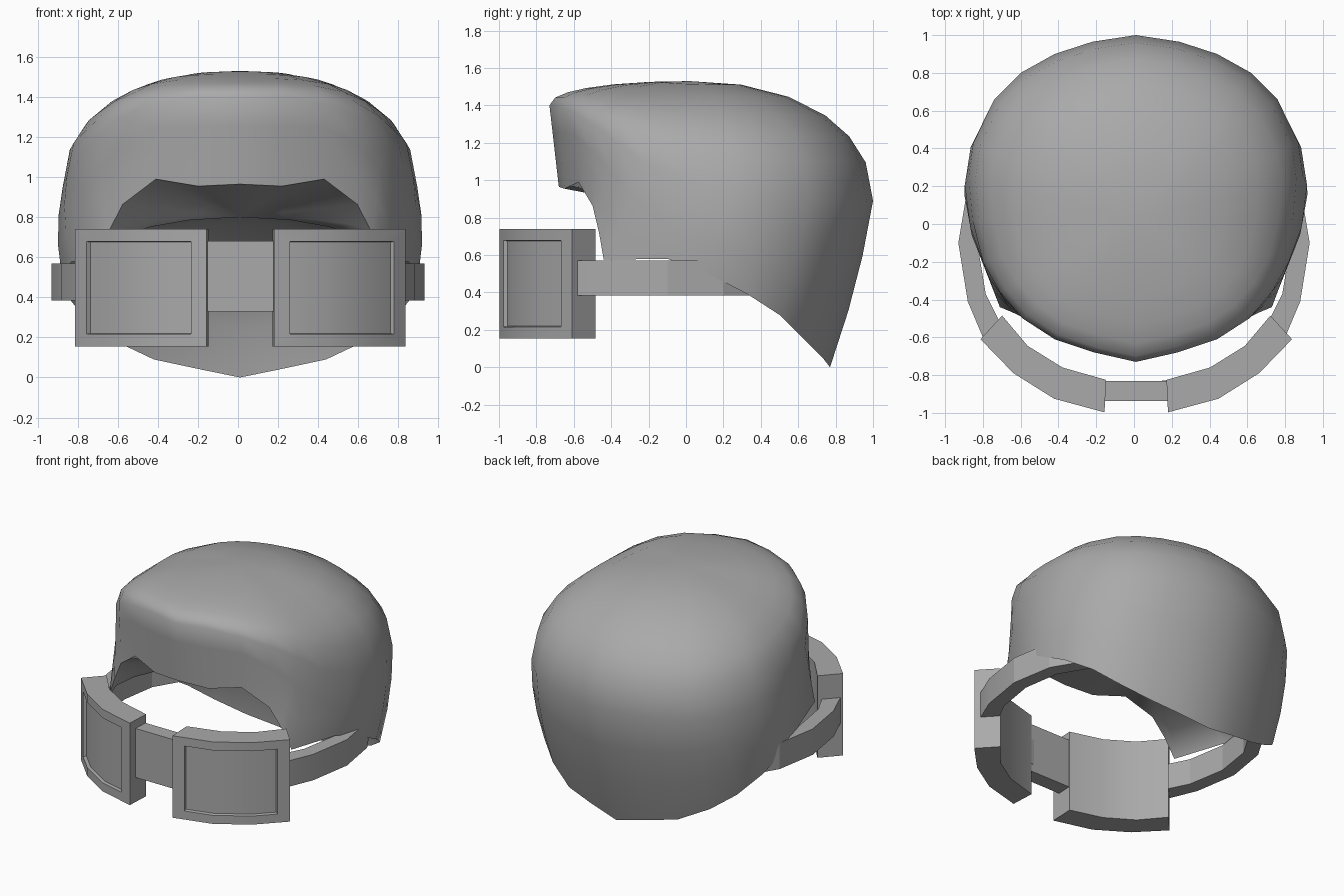
import bpy, bmesh, math
from mathutils import Vector

if "Cube" in bpy.data.objects:
    bpy.data.objects.remove(bpy.data.objects["Cube"])

grey = bpy.data.materials.new("mid_grey")
grey.diffuse_color = (0.4, 0.4, 0.4, 1)
grey.use_nodes = True
grey.node_tree.nodes["Principled BSDF"].inputs["Base Color"].default_value = grey.diffuse_color


def finish(name, bm, angle, fix_normals=True):
    if fix_normals:
        bmesh.ops.recalc_face_normals(bm, faces=bm.faces[:])
    mesh = bpy.data.meshes.new(name)
    bm.to_mesh(mesh)
    bm.free()
    mesh.materials.append(grey)
    ob = bpy.data.objects.new(name, mesh)
    bpy.context.collection.objects.link(ob)
    bpy.ops.object.select_all(action='DESELECT')
    ob.select_set(True)
    bpy.context.view_layer.objects.active = ob
    bpy.ops.object.shade_smooth_by_angle(angle=math.radians(angle))
    return ob


def full_loop(half):
    """Mirror a front-to-back half outline into a closed loop."""
    pts = [Vector(p) for p in half]
    return pts + [Vector((-p.x, *p[1:])) for p in reversed(pts[1:-1])]


def band(bm, outer, inner, z0, z1, closed):
    """Wall of rectangular section following two outlines; returns the outer faces."""
    rows = [[bm.verts.new((x, y, z)) for x, y in line]
            for line, z in ((outer, z0), (outer, z1), (inner, z1), (inner, z0))]
    n, front = len(outer), []
    for i in range(n if closed else n - 1):
        j = (i + 1) % n
        for k in range(4):
            a, b = rows[k], rows[(k + 1) % 4]
            f = bm.faces.new((a[i], a[j], b[j], b[i]))
            if k == 0:
                front.append(f)
    if not closed:
        for i in (0, n - 1):
            bm.faces.new([r[i] for r in rows])
    bmesh.ops.recalc_face_normals(bm, faces=bm.faces[:])
    return front


# Hair cap: widest line and ragged lower hem, listed from front to back
brow = full_loop([(0, -.73, 1.40), (.22, -.68, 1.40), (.43, -.61, 1.37), (.60, -.50, 1.30),
                  (.72, -.36, 1.20), (.81, -.20, 1.08), (.865, .02, 1.0), (.885, .25, .95),
                  (.86, .43, .92), (.75, .66, .90), (.61, .80, .89), (.43, .90, .89),
                  (.23, .965, .89), (0, 1.0, .89)])
hem = full_loop([(0, -.68, .965), (.21, -.65, .955), (.42, -.575, .99), (.585, -.50, .865),
                 (.66, -.465, .72), (.72, -.44, .575), (.84, -.10, .58), (.89, .10, .51),
                 (.85, .33, .39), (.76, .50, .28), (.62, .60, .18), (.43, .69, .09),
                 (.22, .735, .045), (0, .77, 0)])
crown = Vector((0, .02, 1.53))
hollow = Vector((0, .15, .80))
levels = []
for s in (.28, .54, .74, .87, .96):          # dome above the widest line
    drop = 1 - (1 - s ** 2.17) ** (1 / 2.17)
    levels.append([Vector((crown.x + (p.x - crown.x) * s, crown.y + (p.y - crown.y) * s,
                           crown.z + (p.z - crown.z) * drop)) for p in brow])
levels.append(brow)
for t in (.33, .66):                         # slightly bulging sides
    ring = []
    for a, b in zip(brow, hem):
        p = a.lerp(b, t)
        out = Vector((p.x, p.y, 0)).normalized()
        ring.append(p + out * (.02 if p.y > -.2 else 0))
    levels.append(ring)
levels.append(hem)
for s in (.95, .83, .62, .35):               # hollow underside
    ring = []
    for p in hem:
        q = hollow.lerp(p, s)
        rise = 1 - s if p.z > hollow.z else math.sqrt(1 - s * s)
        q.z = p.z + (hollow.z - p.z) * rise
        ring.append(q)
    levels.append(ring)

bm = bmesh.new()
rows = [[bm.verts.new(p) for p in ring] for ring in levels]
top, under = bm.verts.new(crown), bm.verts.new(hollow)
n = len(brow)
for i in range(n):
    j = (i + 1) % n
    bm.faces.new((top, rows[0][i], rows[0][j]))
    bm.faces.new((under, rows[-1][j], rows[-1][i]))
    for a, b in zip(rows, rows[1:]):
        bm.faces.new((a[i], b[i], b[j], a[j]))
hair = finish("hair_cap", bm, 60)
hair.location.x = .01

# Strap running around the head
bm = bmesh.new()
outer = full_loop([(0, -.90), (.40, -.86), (.62, -.73), (.80, -.60), (.88, -.41), (.93, -.10),
                   (.88, .20), (.70, .50), (.42, .72), (0, .81)])
inner = full_loop([(0, -.85), (.37, -.80), (.55, -.68), (.70, -.54), (.785, -.37), (.83, -.10),
                   (.79, .16), (.63, .43), (.37, .63), (0, .71)])
band(bm, outer, inner, .385, .57, True)
finish("head_strap", bm, 15)

# Bridge between the two lenses
bm = bmesh.new()
band(bm, [(-.18, -.937), (.19, -.937)], [(-.18, -.83), (.19, -.83)], .33, .68, False)
finish("nose_bridge", bm, 30)

# Curved lens housings with a recessed pane
for side, label in ((1, "right"), (-1, "left")):
    bm = bmesh.new()
    outline = [[(side * x + .012, y) for x, y in line] for line in (
        [(.168, -.997), (.435, -.925), (.65, -.79), (.825, -.61)],
        [(.16, -.825), (.39, -.76), (.575, -.645), (.71, -.485)])]
    pane = band(bm, *outline, .155, .74, False)
    bmesh.ops.inset_region(bm, faces=pane, thickness=.082, depth=0,
                           use_boundary=True, use_even_offset=True)
    for v in {v for f in pane for v in f.verts}:   # thinner frame above and below
        v.co.z = .4475 + (v.co.z - .4475) * 1.1
    bmesh.ops.inset_region(bm, faces=pane, thickness=.004, depth=-.022,
                           use_boundary=True, use_even_offset=True)
    finish(label + "_lens_housing", bm, 30, False)
